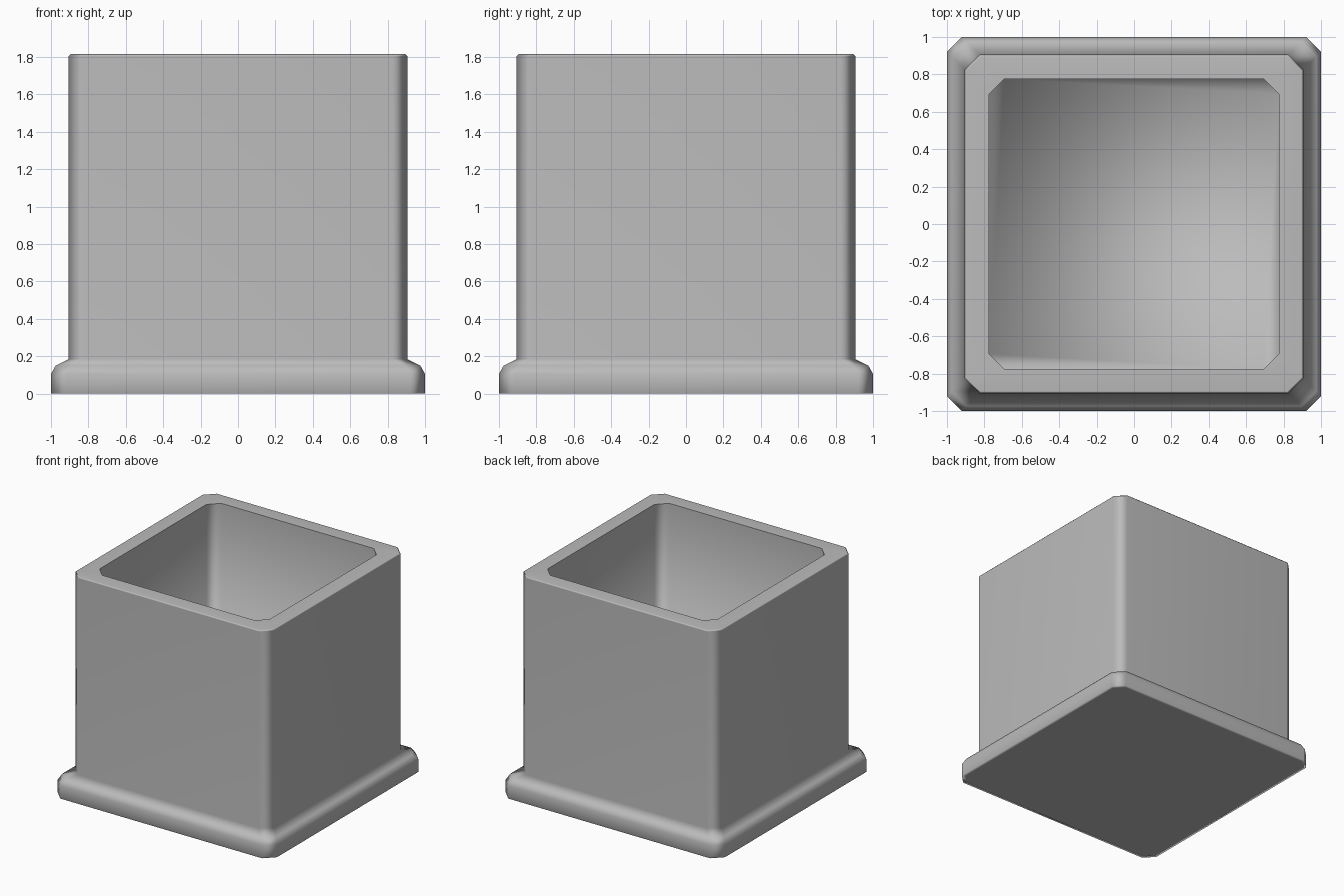
import bpy, bmesh

if "Cube" in bpy.data.objects:
    bpy.data.objects.remove(bpy.data.objects["Cube"])


def octagon(bm, half, cut, z):
    """Square ring with chamfered corners, counter-clockwise."""
    a, b = half, half - cut
    pts = [(a, -b), (a, b), (b, a), (-b, a), (-a, b), (-a, -b), (-b, -a), (b, -a)]
    return [bm.verts.new((x, y, z)) for x, y in pts]


# Profile from underside, up the outside, over the rim, down inside: half width, corner cut, z
profile = [
    (0.97, 0.07, 0.0),      # underside border
    (1.0, 0.08, 0.0),       # rounded plinth
    (1.0, 0.08, 0.105),
    (0.975, 0.08, 0.15),
    (0.905, 0.08, 0.185),
    (0.905, 0.08, 1.805),   # outer wall and softened lip
    (0.895, 0.075, 1.815),
    (0.775, 0.08, 1.815),   # opening
    (0.775, 0.08, 0.185),   # inner floor
]
OPENING = 7

bm = bmesh.new()
rings = [octagon(bm, *p) for p in profile]
for low, high in zip(rings, rings[1:]):
    for i in range(8):
        j = (i + 1) % 8
        bm.faces.new((low[i], low[j], high[j], high[i]))
bm.faces.new(rings[0][::-1])
bm.faces.new(rings[-1])
bmesh.ops.recalc_face_normals(bm, faces=bm.faces)
for f in bm.faces:
    f.smooth = True

# Crisp edge around the opening, soft everywhere else
mouth = rings[OPENING]
for i in range(8):
    bm.edges.get((mouth[i], mouth[(i + 1) % 8])).smooth = False

mesh = bpy.data.meshes.new("square_planter")
bm.to_mesh(mesh)
bm.free()
planter = bpy.data.objects.new("square_planter", mesh)
bpy.context.collection.objects.link(planter)

# Large walls stay flat while the narrow chamfers shade round
weighted = planter.modifiers.new("flat_walls", 'WEIGHTED_NORMAL')
weighted.mode = 'FACE_AREA'
weighted.keep_sharp = True

# Mid grey finish
grey = bpy.data.materials.new("mid_grey")
grey.diffuse_color = (0.5, 0.5, 0.5, 1)
grey.use_nodes = True
grey.node_tree.nodes["Principled BSDF"].inputs["Base Color"].default_value = grey.diffuse_color
mesh.materials.append(grey)
